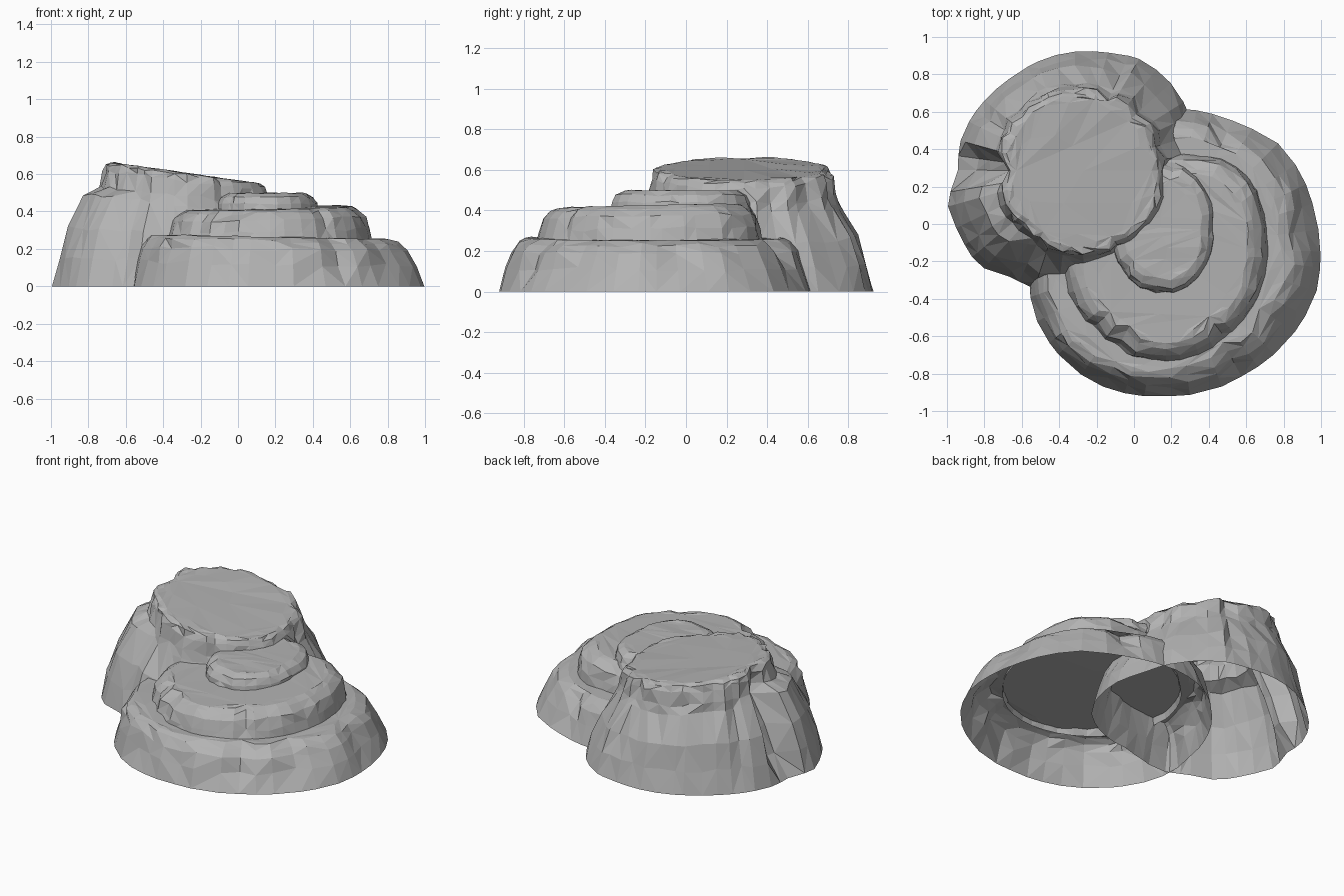
import bpy, bmesh, math, random

if "Cube" in bpy.data.objects:
    bpy.data.objects.remove(bpy.data.objects["Cube"], do_unlink=True)

random.seed(4)

stone = bpy.data.materials.new("grey stone")
stone.use_nodes = True
GREY = (0.45, 0.45, 0.45, 1)
stone.diffuse_color = GREY
stone.node_tree.nodes["Principled BSDF"].inputs["Base Color"].default_value = GREY


def radius_at(radii, angle):
    """Interpolate evenly spaced radii around the full circle."""
    t = (angle % math.tau) / math.tau * len(radii)
    i = int(t)
    a, b = radii[i % len(radii)], radii[(i + 1) % len(radii)]
    return a + (b - a) * (t - i)


def rock(name, centre, columns, rings, notches, rough):
    """Open-bottomed faceted shell: each ring maps an angle to (radius, height)."""
    bm = bmesh.new()
    cx, cy = centre
    step = math.tau / columns
    angles = [(i + random.uniform(-0.25, 0.25)) * step for i in range(columns)]
    cut = {round(math.radians(a) / step) % columns: depth for a, depth in notches}
    levels = []
    for k, ring in enumerate(rings):
        level = []
        for i, a in enumerate(angles):
            r, z = ring(a, cx)
            if k:
                r += random.uniform(-rough, rough)
                r -= cut.get(i, 0) * (0.4 + 0.6 * k / len(rings))
            if 0 < k < len(rings) - 1:
                z += random.uniform(-rough, rough)
            level.append(bm.verts.new((cx + r * math.cos(a), cy + r * math.sin(a), z)))
        levels.append(level)
    for low, high in zip(levels, levels[1:]):
        for i in range(columns):
            j = (i + 1) % columns
            a, b, c, d = low[i], low[j], high[j], high[i]
            if random.random() < 0.5:
                bm.faces.new((a, b, c))
                bm.faces.new((a, c, d))
            else:
                bm.faces.new((a, b, d))
                bm.faces.new((b, c, d))
    # gently uneven top
    lid = bm.faces.new(levels[-1])
    lid_faces = set(bmesh.ops.triangulate(bm, faces=[lid], ngon_method="BEAUTY")["faces"])
    seams = [e for e in bm.edges if all(f in lid_faces for f in e.link_faces)
             and len(e.link_faces) == 2]
    split = bmesh.ops.subdivide_edges(bm, edges=seams, cuts=1)
    for v in split["geom_inner"]:
        if isinstance(v, bmesh.types.BMVert):
            v.co.z += random.uniform(-0.004, 0.006)
    bmesh.ops.triangulate(bm, faces=bm.faces[:])
    mesh = bpy.data.meshes.new(name)
    bm.to_mesh(mesh)
    bm.free()
    mesh.materials.append(stone)
    obj = bpy.data.objects.new(name, mesh)
    bpy.context.collection.objects.link(obj)


def tier(radii, profile, lean=0.0, tilt=(0, 0)):
    """Rings of one outline, drawn inward by each (height, inset).

    lean widens the slope toward +x; tilt raises the upper rings along x and y."""
    def make(z, inset):
        def ring(a, cx):
            r = radius_at(radii, a) - inset * (1 + lean * math.cos(a))
            rise = r * (tilt[0] * math.cos(a) + tilt[1] * math.sin(a))
            return r, z + (rise if inset else 0)
        return ring
    return [make(z, inset) for z, inset in profile]


# wide lower terrace
terrace = [.795, .79, .80, .80, .76, .75, .75, .74, .72, .70, .70, .71,
           .73, .79, .82, .83, .83, .81, .79, .79, .78, .79, .80, .81]
rock("lower_terrace", (0.2, -0.13), 40,
     tier(terrace, [(0, 0), (.12, .04), (.2, .075), (.24, .105), (.262, .145)],
          0.3, (-0.018, 0)),
     [(62, .07), (10, .04), (320, .05), (297, .05), (245, .03), (205, .03)], 0.012)

# middle ledge
ledge = [.55, .56, .60, .63, .62, .58, .57, .55, .53, .53, .54, .55,
         .56, .56, .56, .55, .55, .55, .55, .55, .54, .53, .53, .54]
rock("middle_ledge", (0.17, -0.19), 40,
     tier(ledge, [(.23, 0), (.3, .015), (.365, .035), (.4, .075), (.417, .11)],
          0, (0.02, 0.02)),
     [(247, .05), (228, .04), (308, .05), (350, .02)], 0.008)

# small upper step
step_outline = [.30, .33, .36, .36, .34, .29, .25, .26, .31, .36, .36, .33]
rock("upper_step", (0.12, -0.02), 28,
     tier(step_outline, [(.39, 0), (.44, .006), (.475, .025), (.497, .065)]),
     [(270, .03), (225, .03), (75, .04)], 0.006)

# tall boulder with a sloping top and a lobed foot on its right side
foot = [.70, .68, .70, .71, .70, .66, .64, .62, .60, .60, .61, .62,
        .61, .69, .69, .71, .65, .66, .60, .58, .62, .66, .70, .70]
crown = [.47, .48, .48, .48, .47, .44, .43, .43, .42, .41, .42, .41,
         .33, .39, .40, .39, .40, .43, .44, .46, .46, .47, .50, .50]


def boulder_ring(height, blend, inset=0.0):
    def ring(a, cx):
        f = blend
        degrees = math.degrees(a) % 360
        if 188 < degrees < 232 and height < 0.8:
            f *= 0.74
        r = radius_at(foot, a) * (1 - f) + radius_at(crown, a) * f - inset
        if 172 < degrees < 188 and 0.1 < height < 0.9:
            r -= 0.06
        summit = 0.565 - 0.14 * (cx + r * math.cos(a))
        return r, height * summit
    return ring


rock("tall_boulder", (-0.33, 0.28), 44,
     [boulder_ring(0, 0), boulder_ring(.22, .17), boulder_ring(.45, .4),
      boulder_ring(.72, .82), boulder_ring(.8, .9), boulder_ring(.93, .97),
      boulder_ring(.985, 1.0, .01), boulder_ring(1, 1, .035)],
     [(40, .05), (62, .03), (20, .03), (242, .02), (150, .03), (300, .02)], 0.012)
